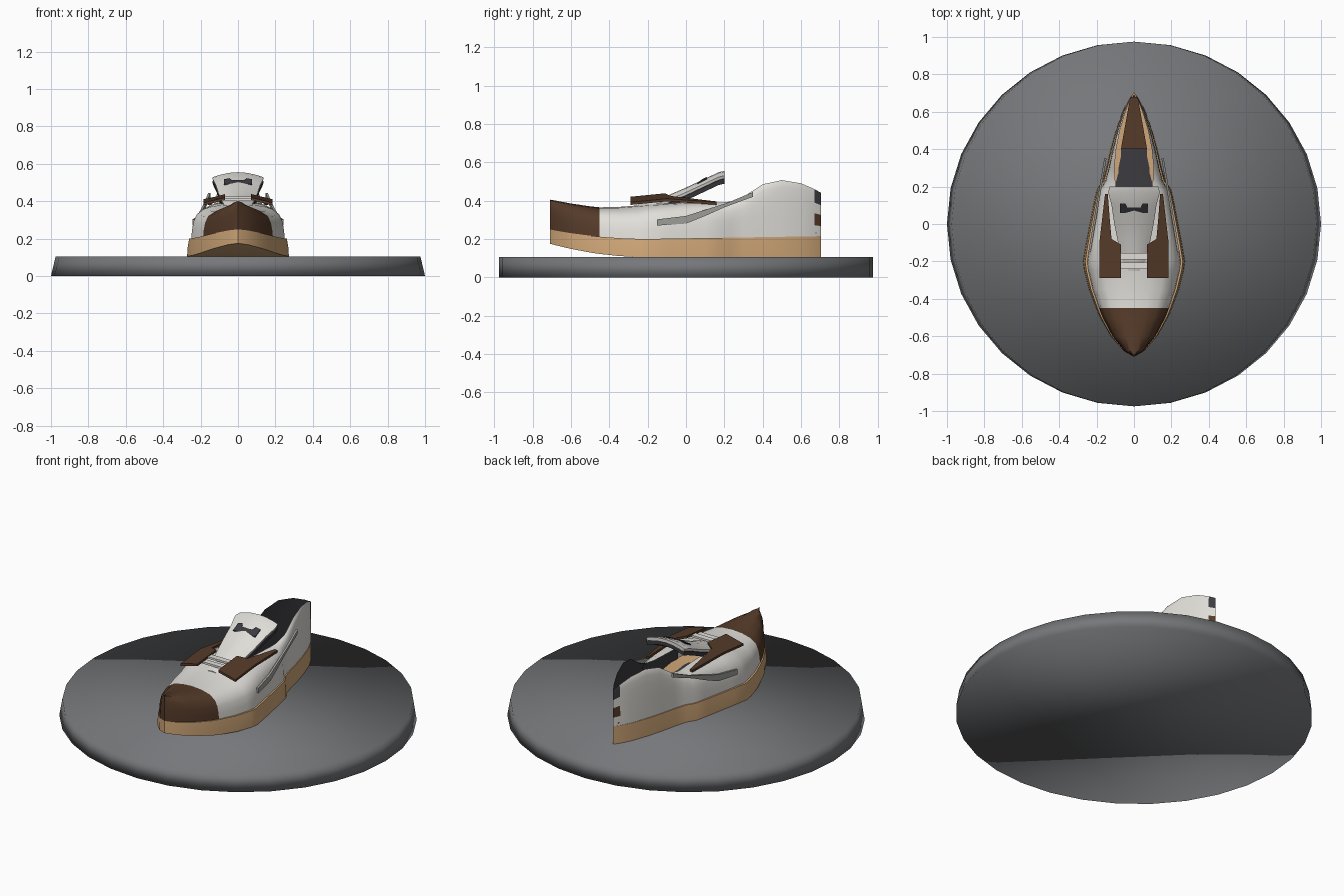
import bpy, bmesh, math

cube = bpy.data.objects.get("Cube")
if cube:
    bpy.data.objects.remove(cube, do_unlink=True)


def material(name, r, g, b):
    m = bpy.data.materials.new(name)
    m.use_nodes = True
    m.diffuse_color = (r, g, b, 1)
    bsdf = next(n for n in m.node_tree.nodes if n.type == 'BSDF_PRINCIPLED')
    bsdf.inputs["Base Color"].default_value = (r, g, b, 1)
    return m


WHITE = material("off white leather", .76, .74, .70)
BROWN = material("dark brown suede", .09, .043, .022)
TAN = material("tan rubber", .64, .39, .19)
DARK = material("charcoal lining", .045, .045, .052)
GREY = material("side stripe grey", .36, .36, .34)
STONE = material("base grey", .18, .185, .195)


def finish(name, bm, mats, angle=40):
    bmesh.ops.remove_doubles(bm, verts=bm.verts, dist=.0005)
    bmesh.ops.recalc_face_normals(bm, faces=bm.faces)
    mesh = bpy.data.meshes.new(name)
    bm.to_mesh(mesh)
    bm.free()
    for m in mats:
        mesh.materials.append(m)
    ob = bpy.data.objects.new(name, mesh)
    bpy.context.collection.objects.link(ob)
    bpy.ops.object.select_all(action='DESELECT')
    ob.select_set(True)
    bpy.context.view_layer.objects.active = ob
    bpy.ops.object.shade_smooth_by_angle(angle=math.radians(angle))
    return ob


def skin(bm, rings, closed=False, rule=lambda i, j: 0):
    """Join successive rings of points with quads."""
    grid = [[bm.verts.new(p) for p in ring] for ring in rings]
    n = len(grid[0])
    for i in range(len(grid) - 1):
        for j in range(n if closed else n - 1):
            k = (j + 1) % n
            f = bm.faces.new((grid[i][j], grid[i + 1][j], grid[i + 1][k], grid[i][k]))
            f.material_index = rule(i, j)
    if closed:
        bm.faces.new(grid[0])
        bm.faces.new(grid[-1])


def plate(name, points, depth, mat):
    """Thin slab from an outline, thickened along a vector."""
    bm = bmesh.new()
    top = [tuple(a + d for a, d in zip(p, depth)) for p in points]
    skin(bm, [points, top], closed=True)
    return finish(name, bm, [mat], 30)


# Length stations: y, sole half width, collar half opening, upper top height
STATIONS = [
    (-.71, 0, 0, .405), (-.68, .055, 0, .40), (-.6, .125, 0, .385),
    (-.5, .182, 0, .37), (-.45, .203, 0, .365), (-.35, .24, 0, .367),
    (-.25, .265, 0, .375), (-.2, .272, .06, .38), (-.1, .255, .075, .385),
    (0, .236, .085, .39), (.1, .217, .09, .39), (.18, .2, .095, .39),
    (.23, .168, .1, .395), (.3, .148, .105, .42), (.4, .125, .095, .485),
    (.5, .097, .075, .507), (.6, .062, .045, .49), (.67, .026, .018, .46),
    (.705, 0, 0, .44)]


def sole_top(y):
    return .2 + (.19 * (y + .2) ** 2 if y < -.2 else .016 * (y + .2))


def sole_bottom(y):
    return .105 + .27 * max(0, -.2 - y) ** 2


# Round base, slightly wider across at the bottom
bm = bmesh.new()
SIDES = 32
rings = []
for rx, z in ((1, 0), (.975, .105)):
    rings.append([(rx * math.cos(a), .975 * math.sin(a), z)
                  for a in (math.tau * k / SIDES for k in range(SIDES))])
skin(bm, rings, closed=True)
finish("display_base", bm, [STONE], 180)

# Rubber sole
bm = bmesh.new()
rings = []
for y, w, c, t in STATIONS:
    lo, hi = sole_bottom(y), sole_top(y)
    half = [(0, lo), (w, lo), (w * .99, (lo + hi) / 2), (w * .96, hi), (0, hi)]
    rings.append([(x, y, z) for x, z in half] + [(-x, y, z) for x, z in half[-2:0:-1]])
skin(bm, rings, closed=True)
finish("sole", bm, [TAN])

# Wall shape: inward fraction and height fraction
WALL = [(0, 0), (.02, .25), (.06, .5), (.15, .72), (.35, .88), (.65, .97), (1, 1)]


def wall(side, y, w, c, t, inset):
    base = sole_top(y) - .005
    w = max(c, w * .92 - inset)
    return [(side * (w - (w - c) * s), y, base + (t - base) * h) for s, h in WALL]


def upper_rule(i, j):
    last = len(STATIONS) - 2
    if STATIONS[i + 1][0] <= -.45:
        return 1
    if i == last and j >= 3:
        return 2
    return 1 if i == last and j == 1 else 0


# Upper with brown toe cap and dark heel notch
bm = bmesh.new()
for side in (-1, 1):
    skin(bm, [wall(side, *s, 0) for s in STATIONS], rule=upper_rule)
finish("upper", bm, [WHITE, BROWN, DARK])

# Dark lining with floor
bm = bmesh.new()
for side in (-1, 1):
    rows = []
    for s in STATIONS[6:]:
        rows.append([(0, s[0], sole_top(s[0]) + .01)] + wall(side, *s, .012))
    skin(bm, rows)
finish("lining", bm, [DARK])

# Brown insole at the heel
z = .228
plate("insole", [(-.07, .4, z), (.07, .4, z), (.02, .68, z), (-.02, .68, z)],
      (0, 0, .006), BROWN)

# Tongue: arched slab with padded dark underside
TONGUE = [(-.25, .38, .06), (-.1, .425, .085), (0, .468, .105),
          (.1, .515, .12), (.17, .548, .138), (.2, .555, .13)]
ACROSS = [-1, -.8, -.4, 0, .4, .8, 1]


def tongue_z(x, y):
    for (y0, z0, w0), (y1, z1, w1) in zip(TONGUE, TONGUE[1:]):
        if y <= y1:
            f = (y - y0) / (y1 - y0)
            return z0 + f * (z1 - z0) - .025 * (x / (w0 + f * (w1 - w0))) ** 2


def tongue_layer(name, top, bottom, mat):
    bm = bmesh.new()
    rings = []
    for y, z, w in TONGUE:
        over = [(u * w, y, tongue_z(u * w, y) - top) for u in ACROSS]
        under = [(u * w * .95, y, tongue_z(u * w, y) - bottom) for u in reversed(ACROSS)]
        rings.append(over + under)
    skin(bm, rings, closed=True)
    finish(name, bm, [mat])


tongue_layer("tongue", 0, .018, WHITE)
tongue_layer("tongue_padding", .017, .042, DARK)

# Notched dark patch on the tongue
patch = [(-.075, .06), (.075, .06), (.075, .11), (.045, .11),
         (.035, .087), (-.035, .087), (-.045, .11), (-.075, .11)]
plate("tongue_patch", [(x, y, tongue_z(x, y) + .001) for x, y in patch],
      (0, 0, .006), DARK)

# White bars across the throat
for number, y in enumerate((-.24, -.19)):
    z = .402 + .012 * number
    plate(f"throat_bar_{number + 1}",
          [(-.075, y, z), (.075, y, z), (.075, y + .035, z), (-.075, y + .035, z)],
          (0, 0, .012), WHITE)

# Lace stays and side stripes on both sides
STAY = [(.185, -.29), (.07, -.29), (.07, -.11), (.12, -.08),
        (.13, .03), (.14, .16), (.155, .16), (.185, -.1)]
STRIPE = [(-.15, .27), (0, .28), (.1, .32), (.2, .365), (.35, .42),
          (.35, .445), (.22, .39), (.1, .352), (0, .32), (-.15, .302)]
for side, label in ((1, "left"), (-1, "right")):
    points = [(side * x, y, .425 - .25 * (x - .07) - .1 * abs(y + .1)) for x, y in STAY]
    plate(label + "_lace_stay", points, (0, 0, .014), BROWN)
    points = [(side * (.232 - .17 * (y + .15)), y, z) for y, z in STRIPE]
    plate(label + "_side_stripe", points, (side * .012, 0, 0), GREY)
